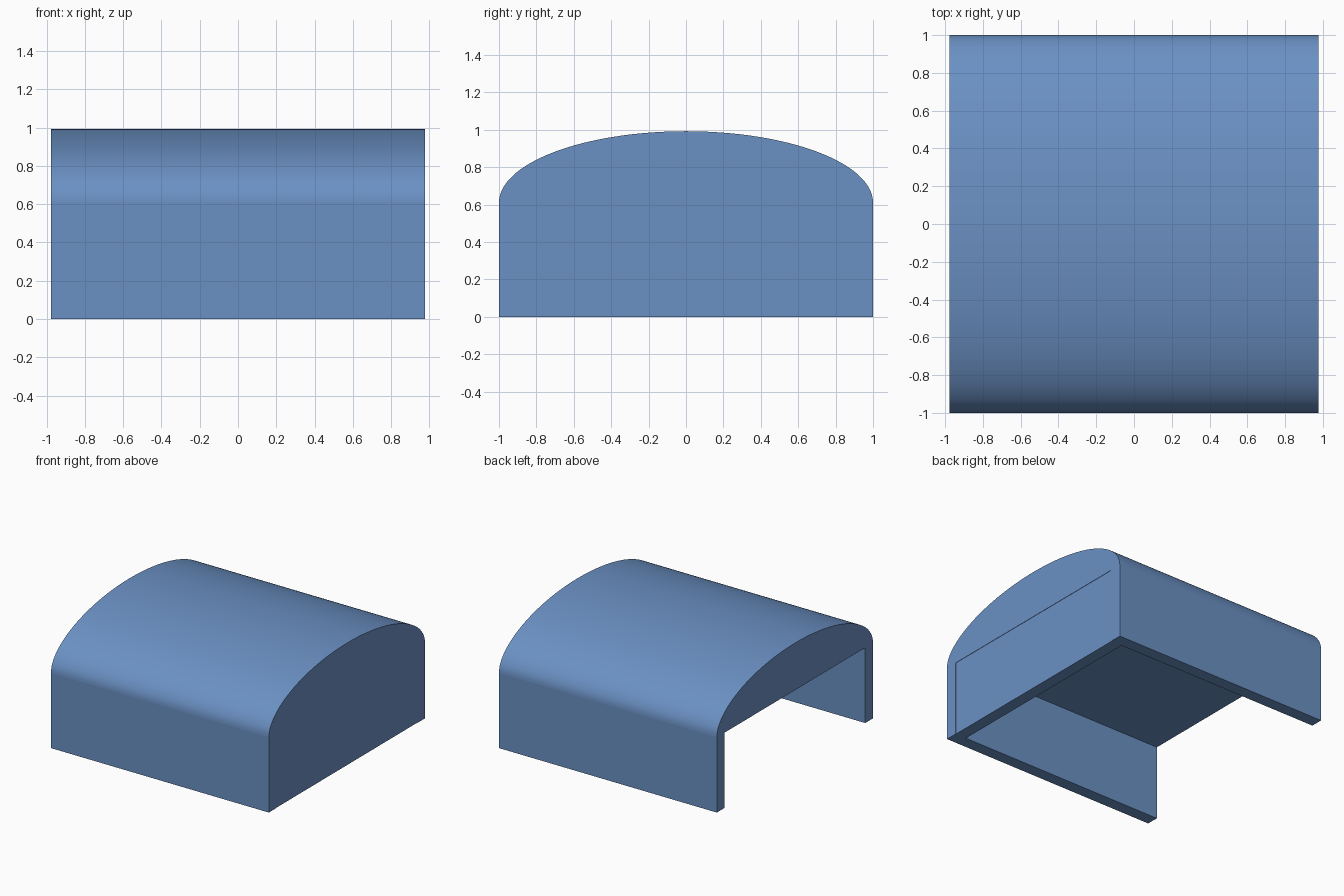
import bpy, bmesh, math

if "Cube" in bpy.data.objects:
    bpy.data.objects.remove(bpy.data.objects["Cube"])

HALF_X, HALF_Y = 0.977, 1.0    # overall half sizes
EAVE, TOP = 0.61, 0.992        # wall height and crown of the roof
WALL = 0.1                     # wall thickness
RECESS = 0.003                 # end panel sits slightly behind the wall ends

# Blue finish shared by all parts
blue = bpy.data.materials.new("blue")
blue.diffuse_color = (0.147, 0.283, 0.553, 1)
blue.use_nodes = True
blue.node_tree.nodes["Principled BSDF"].inputs["Base Color"].default_value = blue.diffuse_color


def extrude_profile(name, points, x0, x1):
    """Extrude a closed (y, z) profile along x into a solid."""
    bm = bmesh.new()
    face = bm.faces.new([bm.verts.new((x0, y, z)) for y, z in points])
    out = bmesh.ops.extrude_face_region(bm, geom=[face])
    verts = [g for g in out["geom"] if isinstance(g, bmesh.types.BMVert)]
    bmesh.ops.translate(bm, verts=verts, vec=(x1 - x0, 0, 0))
    bmesh.ops.recalc_face_normals(bm, faces=bm.faces)
    mesh = bpy.data.meshes.new(name)
    bm.to_mesh(mesh)
    bm.free()
    mesh.materials.append(blue)
    obj = bpy.data.objects.new(name, mesh)
    bpy.context.collection.objects.link(obj)
    return obj


def rect(y0, y1, z0, z1):
    return [(y0, z0), (y1, z0), (y1, z1), (y0, z1)]


# Domed roof: half ellipse with a flat underside
SEGMENTS = 64
arc = [(HALF_Y * math.cos(math.pi * i / SEGMENTS),
        EAVE + (TOP - EAVE) * math.sin(math.pi * i / SEGMENTS))
       for i in range(SEGMENTS + 1)]
roof = extrude_profile("domed_roof", arc, -HALF_X, HALF_X)

# Front and back walls
for name, side in (("front_wall", -1), ("back_wall", 1)):
    ys = sorted((side * HALF_Y, side * (HALF_Y - WALL)))
    extrude_profile(name, rect(*ys, 0, EAVE), -HALF_X, HALF_X)

# Closed right end; the left end stays open
inner = HALF_Y - WALL
extrude_profile("end_panel", rect(-inner, inner, 0, EAVE),
                HALF_X - WALL, HALF_X - RECESS)

# Smooth curved roof with crisp ends
bpy.ops.object.select_all(action='DESELECT')
roof.select_set(True)
bpy.context.view_layer.objects.active = roof
bpy.ops.object.shade_smooth_by_angle(angle=math.radians(30))
